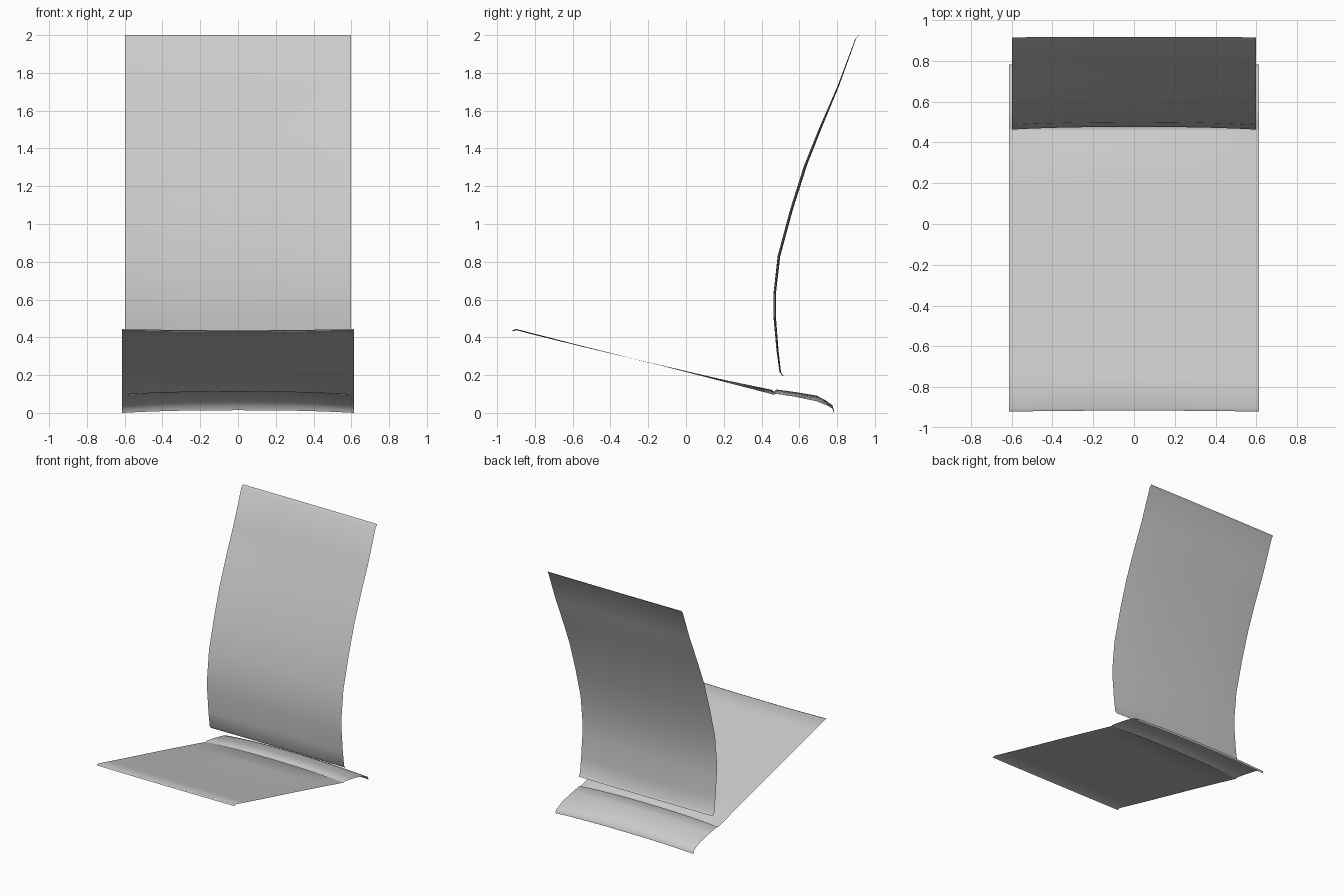
import bpy, bmesh


def sheet(name, half_width, stations, columns=16):
    """Loft a thin shell across x; each station is (y, z, edge_dy, edge_dz)."""
    bm = bmesh.new()
    rows = []
    for y, z, dy, dz in stations:
        row = []
        for i in range(columns + 1):
            u = 2 * i / columns - 1
            k = abs(u) ** 2.5
            row.append(bm.verts.new((u * half_width, y + dy * k, z + dz * k)))
        rows.append(row)
    for a, b in zip(rows, rows[1:]):
        for i in range(columns):
            bm.faces.new((a[i], a[i + 1], b[i + 1], b[i]))
    for f in bm.faces:
        f.smooth = True
    mesh = bpy.data.meshes.new(name)
    bm.to_mesh(mesh)
    bm.free()
    obj = bpy.data.objects.new(name, mesh)
    bpy.context.collection.objects.link(obj)
    return obj


# Seat: rolled front lip, long slope, crease and drooping rear flap
sheet("seat", 0.613, [
    (-0.915, 0.432, -0.005, 0.005),
    (-0.90, 0.438, 0, 0.006),
    (-0.75, 0.400, 0, 0.006),
    (-0.58, 0.358, 0, 0.004),
    (-0.38, 0.310, 0, 0.002),
    (-0.10, 0.245, 0, -0.003),
    (0.20, 0.175, 0, -0.010),
    (0.455, 0.122, 0, -0.023),
    (0.466, 0.112, 0, -0.016),
    (0.478, 0.124, 0, -0.023),
    (0.58, 0.110, 0, -0.025),
    (0.69, 0.092, 0, -0.030),
    (0.74, 0.066, 0, -0.024),
    (0.775, 0.040, 0, -0.016),
    (0.783, 0.014, 0, -0.014),
])

# Backrest: tall swept panel, slightly hollow across its width
sheet("backrest", 0.598, [
    (0.516, 0.195, -0.004, 0),
    (0.503, 0.215, -0.008, 0),
    (0.490, 0.330, -0.011, 0),
    (0.476, 0.510, -0.013, 0),
    (0.476, 0.630, -0.013, 0),
    (0.499, 0.830, -0.014, 0),
    (0.567, 1.080, -0.015, 0),
    (0.640, 1.310, -0.015, 0),
    (0.719, 1.510, -0.013, 0),
    (0.810, 1.730, -0.008, 0),
    (0.900, 1.980, -0.004, 0),
    (0.917, 2.000, -0.002, 0),
])
